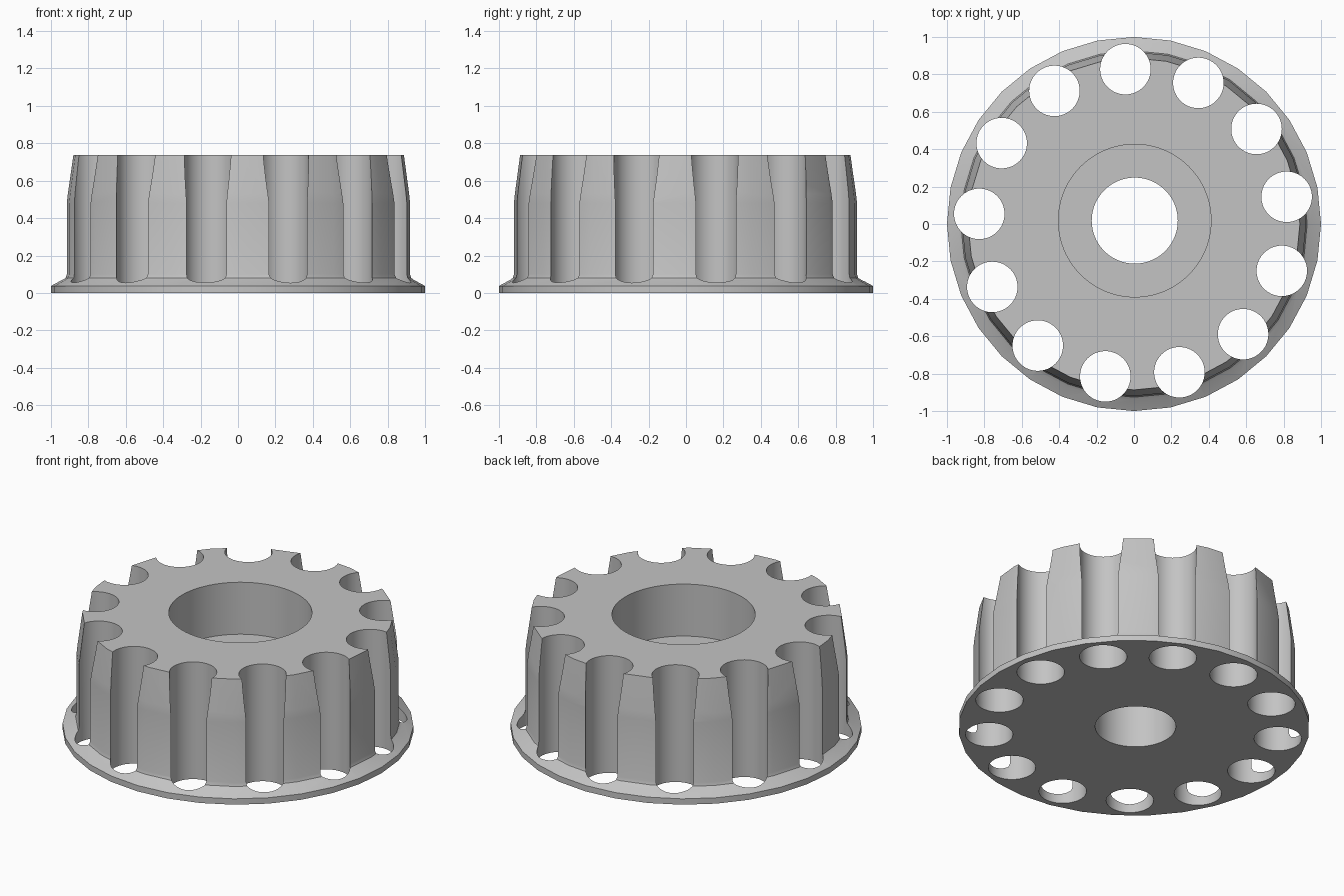
import bpy, bmesh, math
from mathutils import Matrix

cube = bpy.data.objects.get("Cube")
if cube:
    bpy.data.objects.remove(cube, do_unlink=True)

# Single grey finish
grey = bpy.data.materials.new("plain_grey")
grey.use_nodes = True
colour = (0.55, 0.55, 0.55, 1)
grey.diffuse_color = colour
grey.node_tree.nodes["Principled BSDF"].inputs["Base Color"].default_value = colour


def make_object(name, bm):
    bmesh.ops.recalc_face_normals(bm, faces=bm.faces)
    mesh = bpy.data.meshes.new(name)
    bm.to_mesh(mesh)
    bm.free()
    mesh.materials.append(grey)
    obj = bpy.data.objects.new(name, mesh)
    bpy.context.collection.objects.link(obj)
    return obj


def lathe(name, profile, sides, centre=(0, 0)):
    """Closed solid of revolution from (radius, height) pairs."""
    bm = bmesh.new()
    rings = []
    for r, z in profile:
        angles = [math.tau * i / sides for i in range(sides)]
        rings.append([bm.verts.new((centre[0] + r * math.cos(a),
                                    centre[1] + r * math.sin(a), z)) for a in angles])
    for low, high in zip(rings, rings[1:]):
        for i in range(sides):
            j = (i + 1) % sides
            bm.faces.new((low[i], low[j], high[j], high[i]))
    bm.faces.new(rings[0][::-1])
    bm.faces.new(rings[-1])
    return make_object(name, bm)


# Flanged drum with a tapered upper wall
TOP = 0.737
body = lathe("fluted_drum", [(1, 0), (1, 0.037), (0.94, 0.07), (0.926, 0.08),
                             (0.92, 0.1), (0.92, 0.48), (0.915, 0.53), (0.887, TOP)], 32)

# Stepped central bore, slightly off centre
bore = lathe("bore_cutter", [(0.23, -0.2), (0.23, 0.41), (0.408, 0.41), (0.408, 1)],
             96, (0.004, 0.018))

# Ring of round flutes running through wall and flange
bm = bmesh.new()
COUNT = 13
for i in range(COUNT):
    a = math.radians(10.1) + math.tau * i / COUNT
    place = Matrix.Translation((0.829 * math.cos(a), 0.829 * math.sin(a), 0.4))
    bmesh.ops.create_cone(bm, cap_ends=True, segments=64, radius1=0.135,
                          radius2=0.135, depth=1.4, matrix=place)
flutes = make_object("flute_cutter", bm)

# Cut, then discard the cutters
bpy.context.view_layer.objects.active = body
for cutter in (bore, flutes):
    cutter.hide_render = True
    mod = body.modifiers.new("cut", "BOOLEAN")
    mod.operation = "DIFFERENCE"
    mod.solver = "EXACT"
    mod.object = cutter
    bpy.ops.object.modifier_apply(modifier=mod.name)
    bpy.data.objects.remove(cutter, do_unlink=True)

bpy.ops.object.select_all(action="DESELECT")
body.select_set(True)
bpy.ops.object.shade_smooth_by_angle(angle=math.radians(30))
